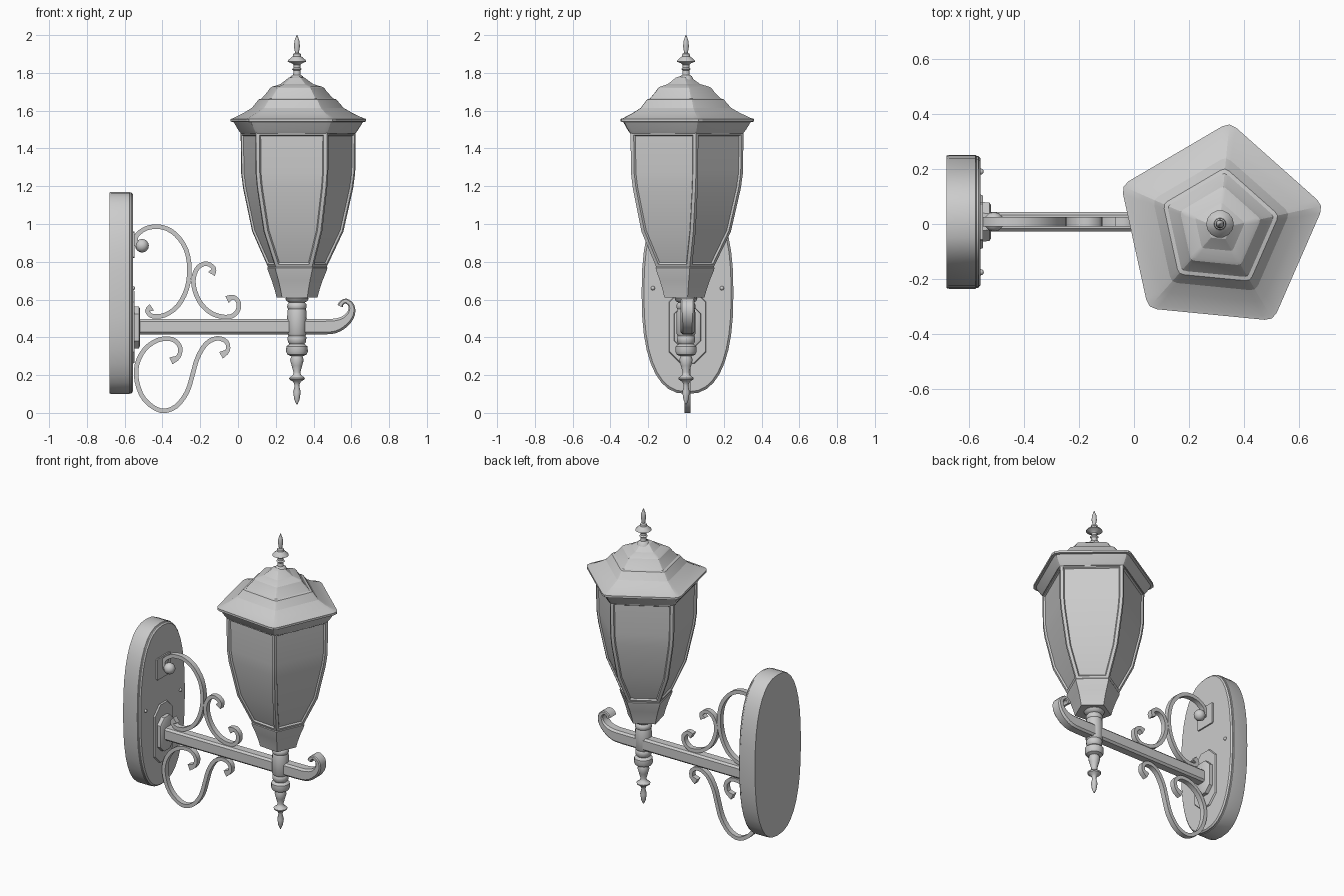
import bpy, bmesh, math
from mathutils import Vector as V

if "Cube" in bpy.data.objects:
    bpy.data.objects.remove(bpy.data.objects["Cube"])

PC = (0.309, -0.016)   # lantern axis
AX = (0.312, 0.0)      # finial and spindle axis
AY = 0.008             # arm plane
START = math.radians(84.4)


def finish(name, bm, angle=30):
    bmesh.ops.recalc_face_normals(bm, faces=bm.faces)
    me = bpy.data.meshes.new(name)
    bm.to_mesh(me)
    bm.free()
    me.shade_smooth()
    me.set_sharp_from_angle(angle=math.radians(angle))
    ob = bpy.data.objects.new(name, me)
    bpy.context.collection.objects.link(ob)
    return ob


def loft_bm(rings):
    bm = bmesh.new()
    vs = [[bm.verts.new(p) for p in r] for r in rings]
    n = len(vs[0])
    for a, b in zip(vs, vs[1:]):
        for i in range(n):
            j = (i + 1) % n
            bm.faces.new((a[i], a[j], b[j], b[i]))
    bm.faces.new(vs[0])
    bm.faces.new(vs[-1])
    return bm


def loft(name, rings, angle=30):
    return finish(name, loft_bm(rings), angle)


def lathe(name, profile, n=14):
    rings = [[(AX[0] + r * math.cos(math.tau * i / n), AX[1] + r * math.sin(math.tau * i / n), z)
              for i in range(n)] for r, z in profile]
    return loft(name, rings, 40)


def pentagon(r, z, cut=0.0):
    corners = [V((PC[0] + r * math.cos(START + math.tau * i / 5),
                  PC[1] + r * math.sin(START + math.tau * i / 5), z)) for i in range(5)]
    if not cut:
        return corners
    pts = []
    for i, c in enumerate(corners):
        a, b = c.lerp(corners[i - 1], cut), c.lerp(corners[(i + 1) % 5], cut)
        pts += [a, (a + b + 2 * c) / 4, b]
    return pts


def smooth(pts, steps=3):
    """Catmull-Rom through points of any dimension."""
    pts = [V(p) for p in pts]
    ext = [2 * pts[0] - pts[1]] + pts + [2 * pts[-1] - pts[-2]]
    out = []
    for p0, p1, p2, p3 in zip(ext, ext[1:], ext[2:], ext[3:]):
        for k in range(steps):
            t = k / steps
            out.append(0.5 * (2 * p1 + (p2 - p0) * t + (2 * p0 - 5 * p1 + 4 * p2 - p3) * t * t
                              + (3 * p1 - p0 - 3 * p2 + p3) * t ** 3))
    return out + [pts[-1]]


def ribbon(name, path, width, ch=0.0):
    """Strip in the xz plane; path points are (x, z, thickness)."""
    rings = []
    for i, p in enumerate(path):
        d = (path[min(i + 1, len(path) - 1)] - path[max(i - 1, 0)]).xy.normalized()
        h, w = p[2] / 2, width / 2
        if ch:
            c = min(ch, h * 0.4)
            sec = [(-w, -h + c), (-w + c, -h), (w - c, -h), (w, -h + c),
                   (w, h - c), (w - c, h), (-w + c, h), (-w, h - c)]
        else:
            sec = [(-w, -h), (w, -h), (w, h), (-w, h)]
        rings.append([(p.x - d.y * t, AY + y, p.y + d.x * t) for y, t in sec])
    return loft(name, rings, 35)


# wall plate: rounded oval with a stepped front edge
def oval(x, s, n=36):
    pts = []
    for i in range(n):
        a = math.tau * i / n
        c, sn = math.cos(a), math.sin(a)
        pts.append((x, 0.008 + s * 0.243 * math.copysign(abs(c) ** 0.82, c),
                    0.635 + (0.535 - 0.243 * (1 - s)) * math.copysign(abs(sn) ** 0.82, sn)))
    return pts


loft("wall_plate", [oval(-0.68, 0.99), oval(-0.67, 1), oval(-0.575, 1), oval(-0.572, 0.985),
                    oval(-0.565, 0.985), oval(-0.557, 0.95)])


# arm mounts on the plate
def octagon(x, w, z0, z1, c):
    return [(x, AY + y, z) for y, z in ((-w, z0 + c), (-w + c, z0), (w - c, z0), (w, z0 + c),
                                        (w, z1 - c), (w - c, z1), (-w + c, z1), (-w, z1 - c))]


loft("mount_base", [octagon(-0.56, 0.1, 0.26, 0.65, 0.06), octagon(-0.548, 0.095, 0.265, 0.645, 0.06)])
loft("arm_mount", [octagon(-0.56, 0.072, 0.34, 0.565, 0.04), octagon(-0.525, 0.07, 0.342, 0.563, 0.04),
                   octagon(-0.518, 0.06, 0.355, 0.55, 0.035)])
loft("scroll_mount", [octagon(-0.56, 0.07, 0.82, 0.96, 0.005), octagon(-0.548, 0.07, 0.82, 0.96, 0.005)])


def ball(name, loc, r):
    bm = bmesh.new()
    bmesh.ops.create_uvsphere(bm, u_segments=12, v_segments=8, radius=r)
    bmesh.ops.translate(bm, vec=loc, verts=bm.verts)
    finish(name, bm, 60)


ball("scroll_ball", (-0.508, AY, 0.885), 0.036)
for i, y in enumerate((-0.175, 0.19)):
    ball(f"plate_screw_{i + 1}", (-0.556, y, 0.66), 0.011)

# arm with curled tip
arm = smooth([(0.44, 0.456, 0.082), (0.51, 0.46, 0.078), (0.565, 0.485, 0.06), (0.598, 0.525, 0.044),
              (0.6, 0.568, 0.032), (0.573, 0.592, 0.026), (0.55, 0.583, 0.026), (0.54, 0.565, 0.03)])
ribbon("arm", [V((-0.53, 0.456, 0.082))] + arm, 0.072, 0.012)

# scrolls
scrolls = {
    "upper_back_scroll": [(-.505, .87), (-.535, .885), (-.54, .93), (-.515, .96), (-.47, .982), (-.40, .983),
                          (-.33, .945), (-.275, .865), (-.257, .76), (-.272, .655), (-.32, .565),
                          (-.39, .517), (-.455, .513), (-.48, .54), (-.457, .56)],
    "upper_front_scroll": [(-.14, .735), (-.128, .765), (-.165, .79), (-.21, .772), (-.235, .715), (-.228, .645),
                           (-.19, .57), (-.125, .52), (-.045, .508), (-.002, .54), (.003, .585),
                           (-.025, .613), (-.058, .6)],
    "lower_scroll": [(-.355, .275), (-.315, .298), (-.307, .35), (-.35, .39), (-.425, .385), (-.495, .335),
                     (-.535, .255), (-.535, .165), (-.495, .07), (-.41, .012), (-.33, .033), (-.27, .11),
                     (-.24, .205), (-.215, .29), (-.17, .365), (-.11, .395), (-.06, .375), (-.055, .33), (-.09, .305)],
}
for name, pts in scrolls.items():
    last = len(pts) - 1
    ribbon(name, smooth([(x, z, 0.04 if i == last or (i == 0 and "back" not in name) else 0.024)
                         for i, (x, z) in enumerate(pts)]), 0.034)

# turned spindle below the lantern
lathe("spindle", [(.055, .615), (.062, .605), (.055, .592), (.042, .585), (.05, .575), (.052, .56), (.047, .55),
                  (.05, .54), (.052, .5), (.052, .42), (.045, .408), (.05, .4), (.048, .375), (.04, .365),
                  (.056, .352), (.058, .325), (.05, .308), (.03, .3), (.036, .28), (.028, .25), (.018, .215),
                  (.022, .2), (.042, .185), (.04, .177), (.02, .165), (.012, .145), (.02, .11), (.014, .07), (.003, .045)])

# lantern neck
loft("lantern_neck", [pentagon(r, z) for r, z in
                      [(.16, .78), (.168, .768), (.165, .755), (.142, .7), (.125, .65), (.114, .61)]])

# lantern body: each side is inset to leave corner ribs around a recessed pane
levels = [(.322, 1.49), (.319, 1.27), (.308, 1.19), (.255, .96), (.163, .77)]
bm = loft_bm([pentagon(r, z) for r, z in levels])
bmesh.ops.recalc_face_normals(bm, faces=bm.faces)
quads = [f for f in bm.faces if len(f.verts) == 4]
sides = [[] for _ in range(5)]
for f in quads:
    c = f.calc_center_median()
    a = math.atan2(c.y - PC[1], c.x - PC[0]) - START
    sides[int((a % math.tau) / (math.tau / 5))].append(f)
for side in sides:
    bmesh.ops.inset_region(bm, faces=side, thickness=0.018, depth=0.0, use_even_offset=True)
    bmesh.ops.inset_region(bm, faces=side, thickness=0.006, depth=-0.01, use_even_offset=True)
finish("lantern_body", bm, 20)

# stepped roof with a thin rim
loft("roof", [pentagon(r, z, 0.07) for r, z in
              [(.328, 1.48), (.342, 1.497), (.37, 1.54), (.388, 1.542), (.388, 1.556), (.372, 1.56),
               (.31, 1.588), (.262, 1.615), (.235, 1.645), (.222, 1.66), (.205, 1.664), (.17, 1.7), (.155, 1.72),
               (.142, 1.727), (.095, 1.74), (.07, 1.757), (.045, 1.775), (.02, 1.782)]], 15)

# roof finial
lathe("finial", [(.04, 1.765), (.032, 1.782), (.02, 1.79), (.018, 1.812), (.026, 1.82), (.018, 1.828), (.018, 1.842),
                 (.026, 1.85), (.05, 1.86), (.046, 1.868), (.022, 1.888), (.02, 1.9), (.01, 1.906), (.016, 1.94),
                 (.013, 1.97), (.002, 2.0)])
